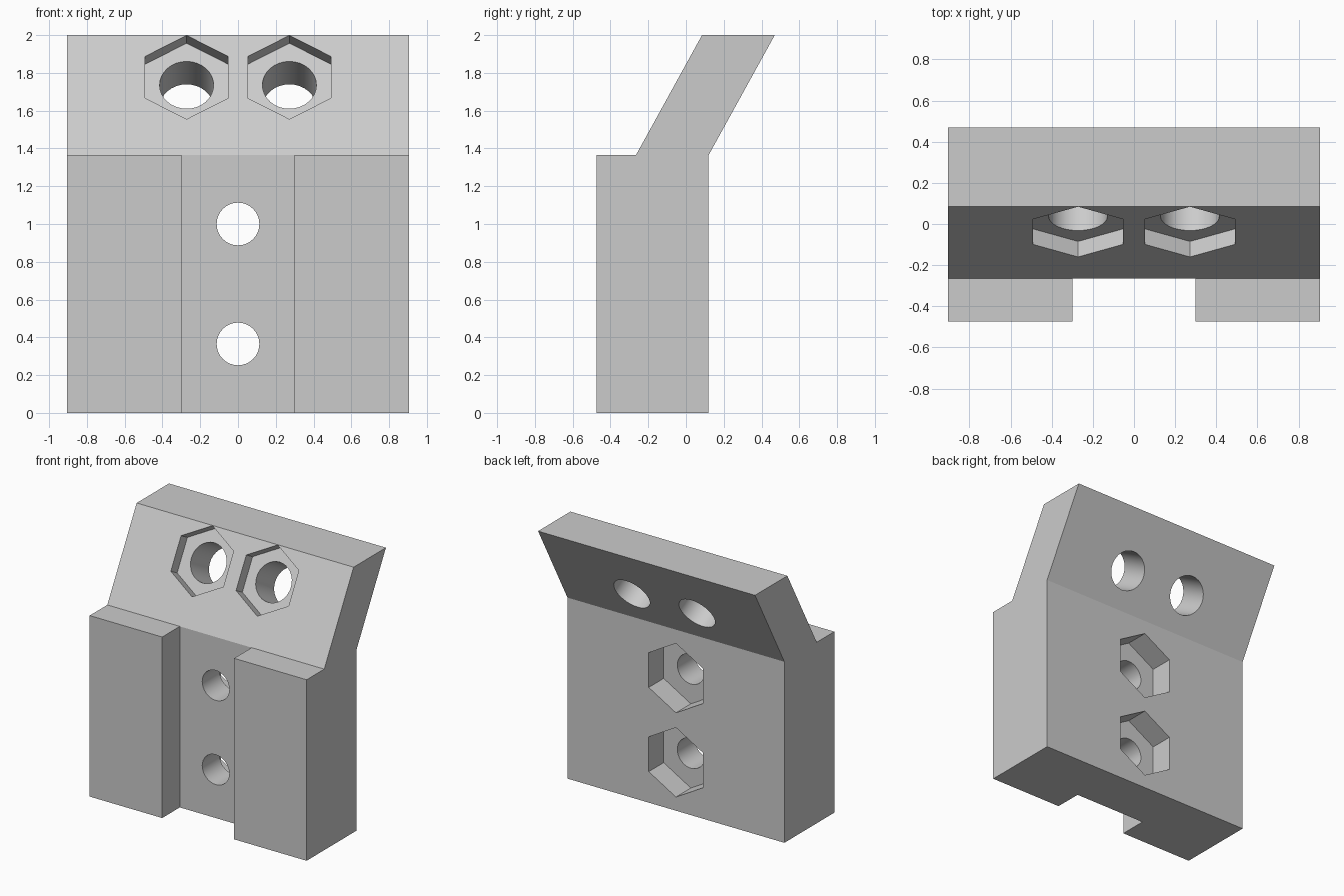
import bpy
import bmesh
import math
from mathutils import Vector, Matrix

default = bpy.data.objects.get("Cube")
if default:
    bpy.data.objects.remove(default, do_unlink=True)

HALF_W, SLOT = 0.905, 0.30
FRONT, WEB, BACK = -0.475, -0.265, 0.12
SHOULDER, TOP, LEAN = 1.365, 2.0, 0.35

grey = bpy.data.materials.new("plain_grey")
grey.use_nodes = True
colour = (0.6, 0.6, 0.6, 1)
grey.diffuse_color = colour
grey.node_tree.nodes["Principled BSDF"].inputs["Base Color"].default_value = colour


def make_object(name, bm):
    bmesh.ops.recalc_face_normals(bm, faces=bm.faces)
    mesh = bpy.data.meshes.new(name)
    bm.to_mesh(mesh)
    bm.free()
    mesh.materials.append(grey)
    obj = bpy.data.objects.new(name, mesh)
    bpy.context.collection.objects.link(obj)
    return obj


def extruded(name, profile, half_width):
    """Side profile of (y, z) points extruded along x."""
    bm = bmesh.new()
    face = bm.faces.new([bm.verts.new((-half_width, y, z)) for y, z in profile])
    ext = bmesh.ops.extrude_face_region(bm, geom=[face])
    verts = [v for v in ext["geom"] if isinstance(v, bmesh.types.BMVert)]
    bmesh.ops.translate(bm, verts=verts, vec=(2 * half_width, 0, 0))
    return make_object(name, bm)


def prism(name, centre, normal, radius, sides, start, end):
    """Prism along normal, from start to end, with a corner pointing up."""
    normal = normal.normalized()
    right = Vector((1, 0, 0))
    up = normal.cross(right)
    frame = Matrix((right, up, normal)).transposed().to_4x4()
    frame.translation = centre + normal * (start + end) / 2
    bm = bmesh.new()
    bmesh.ops.create_cone(bm, cap_ends=True, segments=sides, radius1=radius,
                          radius2=radius, depth=abs(end - start))
    # Align a corner with the local up axis
    top = max(bm.verts, key=lambda v: v.co.y)
    turn = math.pi / 2 - math.atan2(top.co.y, top.co.x)
    bm.transform(frame @ Matrix.Rotation(turn, 4, "Z"))
    return make_object(name, bm)


# Bracket body with its leaning upper plate
body = extruded("bracket_body", [
    (FRONT, 0), (BACK, 0), (BACK, SHOULDER), (BACK + LEAN, TOP),
    (WEB + LEAN, TOP), (WEB, SHOULDER), (FRONT, SHOULDER)], HALF_W)

# Channel between the two front rails
cutters = [extruded("channel_cutter", [
    (FRONT - 0.2, -0.2), (WEB, -0.2), (WEB, SHOULDER + 0.1),
    (FRONT - 0.2, SHOULDER + 0.1)], SLOT)]

# Bolt holes with hexagonal nut pockets on the leaning front face
slope = Vector((0, LEAN - 0, TOP - SHOULDER)).normalized()
lean_normal = Vector((0, -slope.z, slope.y))
pocket_z = 1.777
pocket_y = WEB + (pocket_z - SHOULDER) * LEAN / (TOP - SHOULDER)
for x in (-0.272, 0.272):
    c = Vector((x, pocket_y, pocket_z))
    cutters.append(prism("upper_nut_cutter", c, lean_normal, 0.253, 6, -0.086, 0.1))
    cutters.append(prism("upper_hole_cutter", c, lean_normal, 0.143, 32, -0.8, 0.05))

# Bolt holes with hexagonal nut pockets on the back face
for z in (0.365, 1.0):
    c = Vector((0, BACK, z))
    back = Vector((0, 1, 0))
    cutters.append(prism("back_nut_cutter", c, back, 0.262, 6, -0.178, 0.1))
    cutters.append(prism("back_hole_cutter", c, back, 0.113, 32, -0.7, 0.05))

# Cut everything, then remove the cutters
bpy.context.view_layer.objects.active = body
body.select_set(True)
for cutter in cutters:
    mod = body.modifiers.new("cut", "BOOLEAN")
    mod.operation = "DIFFERENCE"
    mod.solver = "EXACT"
    mod.object = cutter
    bpy.ops.object.modifier_apply(modifier=mod.name)
    bpy.data.objects.remove(cutter, do_unlink=True)

bpy.ops.object.shade_smooth_by_angle(angle=math.radians(25))
